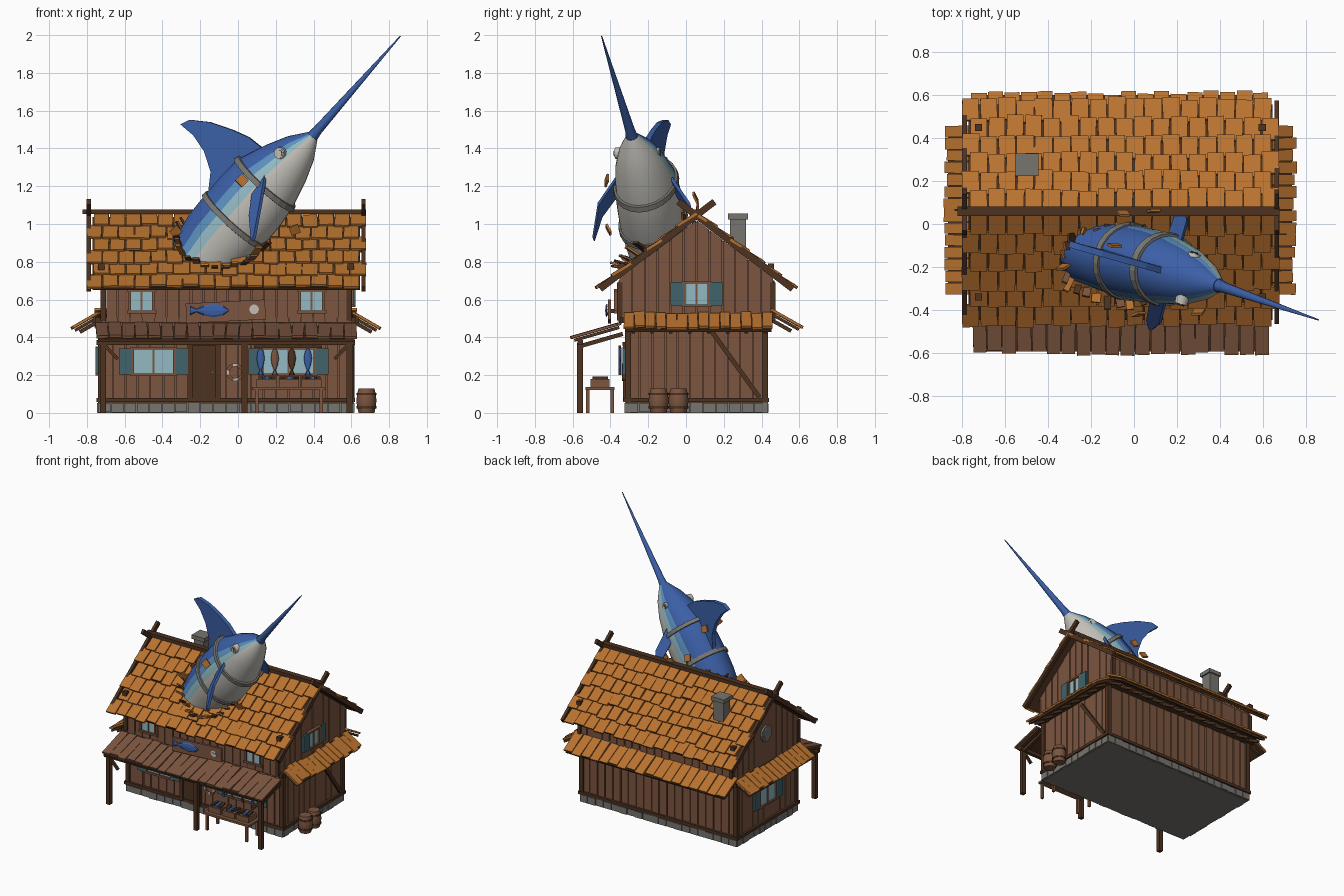
import bpy, bmesh, math, random
from mathutils import Vector as V, Matrix

if "Cube" in bpy.data.objects:
    bpy.data.objects.remove(bpy.data.objects["Cube"])
random.seed(4)
R = random.uniform

def srgb(h):
    c = [int(h[i:i + 2], 16) / 255 for i in (0, 2, 4)]
    return [x / 12.92 if x < .04 else ((x + .055) / 1.055) ** 2.4 for x in c] + [1]

MATS = {}
for n, h in dict(dark_wood='4C3220', wall_wood='7C553F', roof_orange='B8722F', stone='77756F', glass='93B9C2',
                 shutter_teal='3E646B', fish_blue='3B5FA6', fish_mid_blue='5C8FBE', belly_white='C2BFB7', black='1C1C1E').items():
    MATS[n] = bpy.data.materials.new(n)
    MATS[n].diffuse_color = srgb(h)
parts = {}

def get(part, mat):
    bm, mats = parts.setdefault(part, (bmesh.new(), []))
    if mat not in mats:
        mats.append(mat)
    return bm, mats.index(mat)

def cols(a, b, c):
    return Matrix((a, b, c)).transposed()

I3 = Matrix.Identity(3)
X, Y, Z = V((1, 0, 0)), V((0, 1, 0)), V((0, 0, 1))

def box(part, mat, loc, size, M=I3, top=None):
    bm, i = get(part, mat)
    T = Matrix.Translation(loc) @ M.to_4x4() @ Matrix.Diagonal((*size, 1))
    vs = bmesh.ops.create_cube(bm, size=1, matrix=T)['verts']
    for v in vs:
        if top and v.co.z > loc[2]:
            v.co.z = top(v.co.y)
    for f in {f for v in vs for f in v.link_faces}:
        f.material_index = i

def prism(part, mat, pts, vec):
    bm, i = get(part, mat)
    a = [bm.verts.new(V(p) - V(vec) / 2) for p in pts]
    b = [bm.verts.new(V(p) + V(vec) / 2) for p in pts]
    n = len(a)
    fs = [bm.faces.new(a), bm.faces.new(b)] + [bm.faces.new((a[k], a[k - 1], b[k - 1], b[k])) for k in range(n)]
    for f in fs:
        f.material_index = i

def loft(part, mat, spine, U, L, n):
    """Tube through (point, radius along U, radius along L); mat may depend on the angle from U."""
    pick = mat if callable(mat) else (lambda t: mat)
    bm = get(part, pick(0))[0]
    rings = [[bm.verts.new(V(p) + U * (a * math.cos(t)) + L * (b * math.sin(t)))
              for t in [2 * math.pi * k / n for k in range(n)]] for p, a, b in spine]
    for r, s in zip(rings, rings[1:]):
        for k in range(n):
            t = (k + .5) * 360 / n
            f = bm.faces.new((r[k], r[(k + 1) % n], s[(k + 1) % n], s[k]))
            f.material_index = get(part, pick(min(t, 360 - t)))[1]
    for r in (rings[0], rings[-1]):
        bm.faces.new(r)

def shingles(part, mat, p0, along, up, rows, n, ragged=.012, skip=None):
    """Boards on a slope over a dark backing slab."""
    p0, along, up = V(p0), V(along), V(up)
    a, u = along.normalized(), up.normalized()
    nrm = a.cross(u)
    nrm = -nrm if nrm.z < 0 else nrm
    w, h = along.length / n, up.length / rows
    box(part + '_backing', 'dark_wood', p0 + along / 2 + up / 2, (along.length * .98, up.length * .97, .016), cols(a, u, nrm))
    tilt = (u - nrm * (.1 if rows > 1 else 0)).normalized()
    for r in range(rows):
        for c in range(n):
            k = c + .5 + (.22 if r % 2 else -.22) * (rows > 1)
            p = p0 + along * (k / n) + u * (h * (r + .5) + R(-1, 1) * ragged) + nrm * (.017 + R(0, .004))
            if skip and skip(p):
                continue
            M = cols(a, tilt, a.cross(tilt)) @ Matrix.Rotation(R(-.03, .03), 3, 'Z')
            box(part, mat, p, (w * R(.88, .98), h * (1.12 if rows > 1 else 1), .014), M)

# Wall sides: horizontal axis and outward axis
SIDES = dict(front=(X, -Y), back=(X, Y), right=(Y, X), left=(Y, -X))

def on(side, mat, part, o, u, z, size, roll=0, top=None):
    U, O = SIDES[side]
    box(part, mat, U * u + O * o + Z * z, size, cols(U, O, Z) @ Matrix.Rotation(roll, 3, 'Y'), top)

def planks(part, side, o, u0, u1, n, z0, z1, top=None):
    w = (u1 - u0) / n
    for k in range(n):
        on(side, 'wall_wood', part, o + R(-.003, .003), u0 + w * (k + .5), (z0 + z1) / 2,
           (w * R(.86, .96), .016, z1 - z0), 0, top)

def window(side, o, u, z, w, h, shutter=0):
    on(side, 'glass', 'window_glass', o, u, z, (w, .012, h))
    for s in (-1, 1):
        on(side, 'wall_wood', 'window_frame', o + .006, u + s * w / 2, z, (.014, .024, h + .014))
        on(side, 'wall_wood', 'window_frame', o + .006, u, z + s * h / 2, (w + .03, .026, .014))
        if shutter:
            on(side, 'shutter_teal', 'shutters', o + .012, u + s * (w / 2 + shutter / 2 + .007), z, (shutter, .014, h))
    on(side, 'wall_wood', 'window_frame', o + .004, u, z, (.01, .018, h))

# Stone base
box('stone_base', 'stone', (-.065, .055, .027), (1.33, .73, .054))
for side, o, a, b, n in (('front', .31, -.74, .61, 20), ('back', .42, -.74, .61, 20), ('left', .73, -.32, .43, 11), ('right', .6, -.32, .43, 11)):
    for k in range(n):
        w = (b - a) / n
        on(side, 'stone', 'stone_base', o, a + w * (k + .5), .027, (w * .94, R(.02, .032), R(.046, .054)))
    # Sill and floor beams
    on(side, 'dark_wood', 'beams', o + .006, (a + b) / 2, .068, (b - a + .02, .024, .022))
    on(side, 'dark_wood', 'beams', o + .015, (a + b) / 2, .49, (b - a + .03, .05, .03))

# Lower and upper walls
RZ = lambda y: 1.02 - .752 * abs(y - .055)
box('wall_core', 'wall_wood', (-.065, .055, .28), (1.3, .7, .45))
prism('wall_core', 'wall_wood', [(-.06, y, z) for y, z in ((-.345, .48), (-.345, RZ(-.345)), (.055, 1.01), (.455, RZ(.455)), (.455, .48))], (1.27, 0, 0))
for side, o in (('front', .302), ('back', .412)):
    planks('lower_wall', side, o, -.73, .6, 20, .06, .49)
    planks('upper_wall', side, o + .045, -.7, .59, 20, .48, .7)
for side, o in (('right', .592), ('left', .722)):
    planks('lower_wall', side, o, -.31, .42, 11, .06, .49)
    planks('gable_wall', side, o - (.01 if side == 'left' else 0), -.355, .465, 12, .48, .65, RZ)
for x in (-.725, .597):
    for y in (-.308, .418):
        box('corner_posts', 'dark_wood', (x, y, .275), (.032, .032, .44))
    for y in (-.35, .46):
        box('corner_posts', 'dark_wood', (x * .985, y, .59), (.028, .028, .2))
a = math.atan2(.36, .26)
on('right', 'dark_wood', 'beams', .608, .26, .26, (.44, .02, .024), a)

# Main roof with ridge beam, crossed end boards and corner pegs
hole = lambda p: ((p.x + .1) / .17) ** 2 + ((p.y + .15) / .11) ** 2 < 1
for y, s in ((-.45, 1), (.56, -1)):
    up = V((0, .505 * s, .385))
    shingles('roof_shingles', 'roof_orange', (-.785, y, .652), (1.445, 0, 0), up, 6, 17, skip=hole if s > 0 else None)
    u = up.normalized()
    for x in (-.79, .665):
        box('gable_end_boards', 'dark_wood', V((x, y, .66)) + up * .59, (.022, up.length * 1.2, .035), cols(X, u, X.cross(u)))
    for x in (-.725, .598):
        box('roof_pegs', 'dark_wood', (x, y + s * .11, .765), (.034, .034, .05))
box('ridge_beam', 'dark_wood', (-.073, .06, 1.065), (1.5, .045, .026))

# Chimney
box('chimney', 'stone', (-.5, .275, .91), (.085, .085, .25))
box('chimney', 'stone', (-.5, .275, 1.04), (.11, .105, .03))

# Skirt roofs and porch roof
shingles('skirt_roof', 'roof_orange', (.735, -.33, .435), (0, .79, 0), (-.13, 0, .075), 1, 14)
shingles('skirt_roof', 'roof_orange', (-.865, -.33, .435), (0, .79, 0), (.13, 0, .075), 1, 14)
shingles('skirt_roof', 'roof_orange', (-.76, .6, .44), (1.39, 0, 0), (0, -.16, .09), 1, 18)
shingles('porch_roof', 'wall_wood', (-.755, -.595, .383), (1.385, 0, 0), (0, .245, .07), 1, 20, .014)
for k in range(14):
    box('skirt_rafters', 'dark_wood', (-.72 + k * .1, .5, .465), (.018, .13, .02), Matrix.Rotation(-.51, 3, 'X'))
    if k < 8:
        for x, s in ((.66, 1), (-.79, -1)):
            box('skirt_rafters', 'dark_wood', (x, -.28 + k * .1, .455), (.11, .018, .02), Matrix.Rotation(.52 * s, 3, 'Y'))

# Porch posts, beam and braces
box('porch_beam', 'dark_wood', (-.065, -.56, .373), (1.37, .028, .025))
for x, braces in ((-.715, (1,)), (.035, ()), (.59, (-1,))):
    box('porch_posts', 'dark_wood', (x, -.56, .185), (.032, .032, .37))
    box('porch_posts', 'dark_wood', (x, -.45, .385), (.024, .24, .022), Matrix.Rotation(.28, 3, 'X'))
    for s in braces:
        box('porch_braces', 'dark_wood', (x + s * .04, -.56, .325), (.11, .018, .018), Matrix.Rotation(-s * -.8, 3, 'Y'))

# Windows
window('front', .318, -.447, .272, .22, .14, .065)
window('front', .318, .267, .272, .28, .14, .065)
window('front', .363, -.51, .592, .125, .115)
window('front', .363, .39, .592, .125, .115)
window('right', .604, .055, .63, .13, .125, .065)
window('left', .735, .06, .275, .2, .14, .065)
loft('round_window', 'stone', [((-.70, .055, .74), .062, .062), ((-.735, .055, .74), .062, .062)], Y, Z, 12)
loft('round_window', 'glass', [((-.73, .055, .74), .045, .045), ((-.74, .055, .74), .045, .045)], Y, Z, 12)

# Door and life ring
on('front', 'dark_wood', 'door', .316, -.18, .21, (.13, .014, .3))
for u in (-.255, -.105):
    on('front', 'dark_wood', 'door_frame', .32, u, .215, (.026, .028, .31))
on('front', 'dark_wood', 'door_frame', .32, -.18, .365, (.18, .03, .022))
box('door_knob', 'stone', (-.135, -.33, .215), (.014, .014, .014))
for k in range(12):
    t = k * math.pi / 6
    on('front', 'belly_white' if k % 3 == 0 else 'wall_wood', 'life_ring', .33, -.015 + .038 * math.cos(t), .215 + .038 * math.sin(t), (.023, .016, .016), -t - math.pi / 2)

# Hanging sign with a painted fish and a round face
on('front', 'wall_wood', 'sign', .405, -.065, .537, (.42, .018, .105), -.05)
fish_side = [(0, .004), (.03, .026), (.08, .036), (.13, .026), (.17, .008), (.205, .026)]
loft('sign_fish', 'fish_blue', [((-.05 - d, -.42, .542), r, .008) for d, r in fish_side], Z, Y, 8)
for x, z, r, m, o in ((.085, .548, .026, 'belly_white', .42), (.076, .552, .006, 'black', .424), (.095, .552, .006, 'black', .424)):
    loft('sign_face', m, [((x, -.4, z), r, r), ((x, -o, z), r, r)], X, Z, 10)
for u in (-.2, .08):
    on('front', 'dark_wood', 'sign_bracket', .38, u, .54, (.02, .06, .02))

# Hanging fish, table and crates
for x, m in ((.12, 'fish_blue'), (.195, 'wall_wood'), (.285, 'dark_wood'), (.37, 'fish_blue')):
    loft('hanging_fish', m, [((x, -.35, .345 - d * .7), .008, r * .6) for d, r in fish_side], Y, X, 8)
box('fish_rail', 'dark_wood', (.265, -.35, .35), (.36, .014, .012))
box('table', 'wall_wood', (.27, -.455, .128), (.39, .155, .016))
for x in (.1, .44):
    for y in (-.52, -.39):
        box('table', 'wall_wood', (x, y, .06), (.018, .018, .12))
for x in (.15, .27, .39):
    box('crates', 'wall_wood', (x, -.455, .158), (.105, .1, .042))
    for k in range(3):
        box('crate_fish', 'fish_blue' if k == 1 else 'dark_wood', (x - .03 + k * .03, -.455, .183), (.02, .08, .018), Matrix.Rotation(R(-.4, .4), 3, 'Z'))

# Barrels
for y in (-.145, -.04):
    loft('barrels', 'wall_wood', [((.68, y, z), r, r) for z, r in ((0, .042), (.035, .05), (.065, .053), (.095, .05), (.13, .042))], X, Y, 12)
    for z in (.03, .1):
        loft('barrel_hoops', 'dark_wood', [((.68, y, z - .006), .053, .053), ((.68, y, z + .006), .053, .053)], X, Y, 12)

# Giant swordfish: body, bill, straps
D = V((.64, -.2, .73)).normalized()
L = V((.26, .965, 0)).normalized()
U = D.cross(L).normalized()
U = -U if U.z < 0 else U
body = [((-.21, -.13, .79), .18, .15), ((-.11, -.152, .92), .2, .165), ((-.02, -.176, 1.02), .207, .173), ((.07, -.195, 1.125), .207, .172),
        ((.145, -.212, 1.215), .195, .163), ((.25, -.243, 1.32), .145, .133), ((.33, -.266, 1.4), .095, .09), ((.395, -.287, 1.465), .033, .033)]
def skin(t):
    return 'fish_blue' if t < 60 else 'fish_mid_blue' if t < 75 else 'glass' if t < 90 else 'belly_white'
loft('fish_body', skin, body, U, L, 24)
loft('fish_bill', 'fish_blue', [((.375, -.28, 1.44), .036, .036), ((.42, -.296, 1.495), .026, .026), ((.86, -.447, 1.995), .003, .003)], U, L, 10)
for k in (2, 4):
    p, a, b = body[k]
    loft('fish_straps', 'stone', [(V(p) + D * d, a + e + (.006 if k == 4 and d < 0 else 0), b + e) for d, e in ((-.016, .004), (-.014, .012), (.014, .008), (.016, -.004))], U, L, 24)

# Dorsal and side fins
O = V((.06, -.19, 1.12))
prism('dorsal_fin', 'fish_blue', [O + D * s + U * h for s, h in ((.26, .12), (.25, .23), (.219, .32), (.165, .44), (.099, .53), (.047, .551),
      (.052, .46), (.03, .36), (-.026, .26), (-.11, .2), (-.1, .1))], L * .03)
for s in (-1, 1):
    c = V((.145, -.212, 1.215))
    tip = c - V((.065, .28, .295))
    tip -= L * (tip - c).dot(L)
    r0 = c + L * (s * .14)
    tip = tip + L * (s * .285)
    mid = (r0 + tip) / 2 + L * (s * .035)
    prism('side_fins', 'fish_blue', [r0 + D * .06, mid + D * .055, tip + D * .01, tip - D * .01, mid - D * .035, r0 - D * .04], (L * .6 * s + U * .8) * .018)
    # Eyes and gill slits
    e = V((.25, -.255, 1.375)) + L * (s * .1)
    for m, d0, d1, r in (('belly_white', -.03, .022, .034), ('stone', .0, .024, .026), ('black', .0, .029, .018)):
        loft('eyes', m, [(e + L * s * d0, r, r), (e + L * s * d1, r * .9, r * .9)], U, D, 12)

# Broken boards around the hole and flying splinters
for k in range(26):
    t = 2 * math.pi * k / 26
    out = V((math.cos(t), math.sin(t), .75 * math.sin(t)))
    p = V((-.1 + .2 * math.cos(t), -.16 + .145 * math.sin(t), 0))
    p.z = 1.03 - .752 * (.055 - p.y)
    d = (V((0, -.6, .8)) + out * R(.3, .9) + V((R(-.2, .2), R(-.2, .2), 0))).normalized()
    ln = R(.07, .14)
    box('broken_boards', 'roof_orange' if k % 3 == 0 else 'dark_wood' if k % 3 == 1 else 'wall_wood', p + d * ln * .35,
        (R(.025, .045), .012, ln), d.to_track_quat('Z', 'Y').to_matrix())
for p in ((-.09, -.1, 1.32), (.02, -.42, 1.23), (.3, -.41, .97), (-.05, .05, 1.14), (.09, .06, 1.08), (-.33, -.2, .96), (.2, -.02, 1.06)):
    box('flying_shingles', 'roof_orange', p, (.052, .012, .05), Matrix.Rotation(R(-1, 1), 3, 'Y') @ Matrix.Rotation(R(-.8, .8), 3, 'X'))

# Turn every part into an object
for name, (bm, mats) in parts.items():
    bmesh.ops.recalc_face_normals(bm, faces=bm.faces[:])
    me = bpy.data.meshes.new(name)
    bm.to_mesh(me)
    bm.free()
    for m in mats:
        me.materials.append(MATS[m])
    ob = bpy.data.objects.new(name, me)
    bpy.context.collection.objects.link(ob)
    if name in ('fish_body', 'fish_bill', 'barrels', 'hanging_fish', 'eyes'):
        bpy.context.view_layer.objects.active = ob
        ob.select_set(True)
        bpy.ops.object.shade_smooth_by_angle(angle=math.radians(40))
        ob.select_set(False)

for m in bpy.data.materials:
    if m.users and not m.is_grease_pencil:
        m.use_nodes = True
        m.node_tree.nodes["Principled BSDF"].inputs["Base Color"].default_value = m.diffuse_color
